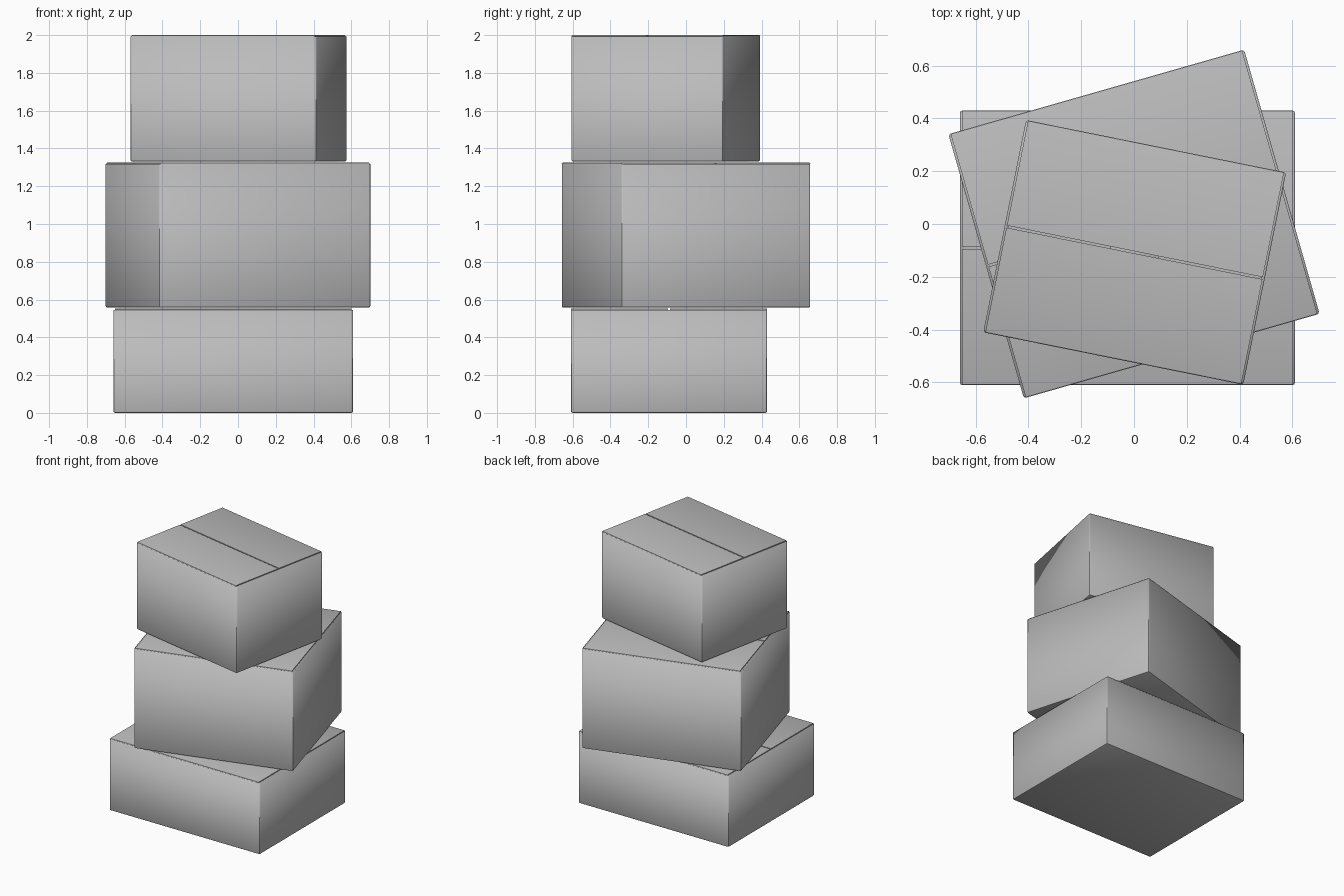
import bpy, bmesh, math
from mathutils import Matrix, Vector

cube = bpy.data.objects.get("Cube")
if cube:
    bpy.data.objects.remove(cube, do_unlink=True)

# One plain cardboard grey
grey = bpy.data.materials.new("plain_grey")
grey.use_nodes = True
colour = (0.5, 0.5, 0.5, 1)
grey.diffuse_color = colour
grey.node_tree.nodes["Principled BSDF"].inputs["Base Color"].default_value = colour

WALL = 0.014   # cardboard wall thickness
FLAP = 0.007   # flap thickness
GAP = 0.008    # seam between the top flaps


def block(bm, lo, hi):
    """Add an axis-aligned block between two corners."""
    lo, hi = Vector(lo), Vector(hi)
    m = Matrix.Translation((lo + hi) / 2) @ Matrix.Diagonal((*(hi - lo), 1))
    return bmesh.ops.create_cube(bm, size=1, matrix=m)["verts"]


def finish(bm, name, place):
    bmesh.ops.recalc_face_normals(bm, faces=bm.faces)
    mesh = bpy.data.meshes.new(name)
    bm.to_mesh(mesh)
    bm.free()
    mesh.materials.append(grey)
    ob = bpy.data.objects.new(name, mesh)
    bpy.context.collection.objects.link(ob)
    ob.matrix_world = place
    bpy.ops.object.select_all(action="DESELECT")
    ob.select_set(True)
    bpy.context.view_layer.objects.active = ob
    bpy.ops.object.shade_smooth_by_angle(angle=math.radians(40))
    return ob


def carton(name, centre, size, turn):
    w, d, h = size
    x, y = w / 2, d / 2
    place = Matrix.Translation(centre) @ Matrix.Rotation(math.radians(turn), 4, "Z")

    # Open-topped body with softened corners and a wall thickness
    bm = bmesh.new()
    rim = h - FLAP
    block(bm, (-x, -y, 0), (x, y, rim))
    top = [f for f in bm.faces if f.calc_center_median().z > rim - 0.001]
    bmesh.ops.delete(bm, geom=top, context="FACES")
    soft = [e for e in bm.edges if not e.is_boundary]
    bmesh.ops.bevel(bm, geom=soft, offset=0.01, segments=2, profile=0.5, affect="EDGES")
    body = finish(bm, name + "_body", place)
    shell = body.modifiers.new("wall", "SOLIDIFY")
    shell.thickness = WALL
    shell.offset = -1

    # Outer flaps folded in from the long sides, with rounded folds
    for side, tag in ((-1, "front"), (1, "back")):
        bm = bmesh.new()
        ya, yb = sorted((side * GAP / 2, side * y))
        block(bm, (-x + 0.008, ya, rim), (x - 0.008, yb, h))
        fold = [e for e in bm.edges
                if all(abs(v.co.y - side * y) < 1e-4 and v.co.z > h - 1e-4 for v in e.verts)]
        bmesh.ops.bevel(bm, geom=fold, offset=0.006, segments=2, profile=0.5, affect="EDGES")
        finish(bm, f"{name}_{tag}_flap", place)

    # Inner flaps folded in from the short sides, seen through the seam
    for side, tag, drop in ((-1, "right", 0.001), (1, "left", 0.012)):
        bm = bmesh.new()
        xa, xb = sorted((side * (x - WALL), side * (x - y)))
        block(bm, (xa, -y + WALL, rim - drop - FLAP), (xb, y - WALL, rim - drop))
        finish(bm, f"{name}_{tag}_inner_flap", place)


# Stack of three turned cartons
carton("bottom_box", (-0.025, -0.09, 0), (1.27, 1.04, 0.553), 0)
carton("middle_box", (0, 0, 0.557), (1.165, 1.04, 0.768), 15.95)
carton("top_box", (0.0025, -0.1075, 1.33), (1.005, 0.82, 0.67), -11.4)
